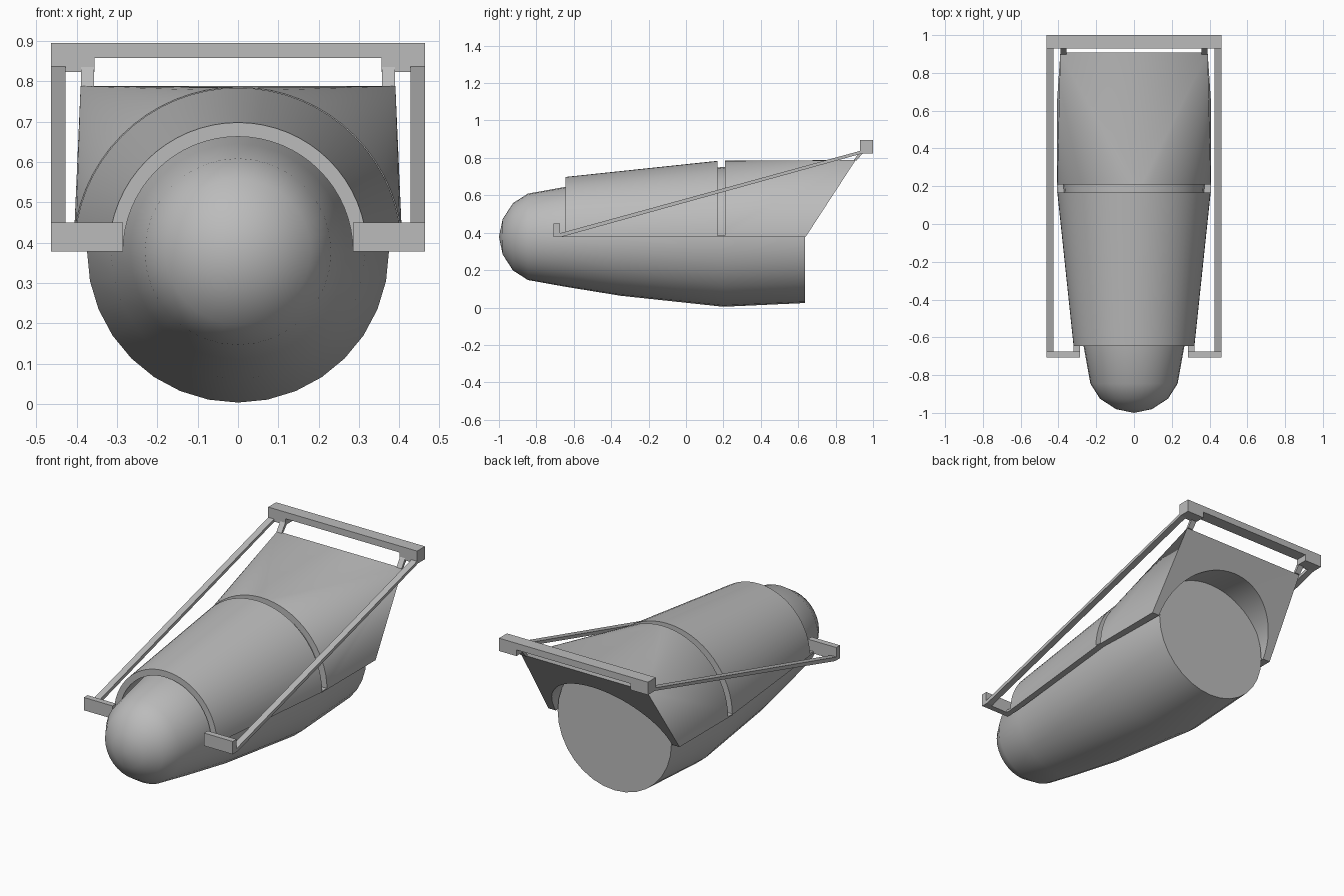
import bpy, bmesh, math
from mathutils import Vector

if "Cube" in bpy.data.objects:
    bpy.data.objects.remove(bpy.data.objects["Cube"], do_unlink=True)

GREY = (0.5, 0.5, 0.5, 1)
AXIS_Z = 0.378
STEPS = 32

mat = bpy.data.materials.new("plain grey")
mat.use_nodes = True
mat.diffuse_color = GREY
mat.node_tree.nodes["Principled BSDF"].inputs["Base Color"].default_value = GREY


def finish(name, bm, smooth=False):
    bmesh.ops.remove_doubles(bm, verts=bm.verts, dist=1e-5)
    bmesh.ops.recalc_face_normals(bm, faces=bm.faces)
    mesh = bpy.data.meshes.new(name)
    bm.to_mesh(mesh)
    bm.free()
    mesh.materials.append(mat)
    obj = bpy.data.objects.new(name, mesh)
    bpy.context.collection.objects.link(obj)
    if smooth:
        bpy.ops.object.select_all(action='DESELECT')
        bpy.context.view_layer.objects.active = obj
        obj.select_set(True)
        bpy.ops.object.shade_smooth_by_angle(angle=math.radians(35))
    return obj


def arc(radius, y, shear=0.0, squash=1.0):
    """Upper half circle about the body axis, optionally leaning back."""
    pts = []
    for i in range(STEPS + 1):
        a = math.pi * i / STEPS
        h = radius * squash * math.sin(a)
        pts.append(Vector((radius * math.cos(a), y + shear * h, AXIS_Z + h)))
    return pts


def half_shell(name, outer_front, outer_back, inner_back, inner_front):
    """Closed shell through four matching rows of points."""
    bm = bmesh.new()
    rows = [[bm.verts.new(p) for p in row]
            for row in (outer_front, outer_back, inner_back, inner_front)]
    for k in range(4):
        a, b = rows[k], rows[(k + 1) % 4]
        for i in range(STEPS):
            ring = []
            for v in (a[i], a[i + 1], b[i + 1], b[i]):
                if all((v.co - w.co).length > 1e-5 for w in ring):
                    ring.append(v)
            if len(ring) > 2:
                bm.faces.new(ring)
    for i in (0, STEPS):
        bm.faces.new([row[i] for row in rows])
    return finish(name, bm, True)


def box(name, lo, hi):
    bm = bmesh.new()
    bmesh.ops.create_cube(bm, size=1)
    for v in bm.verts:
        v.co = Vector([(l + h) / 2 + c * (h - l) for l, h, c in zip(lo, hi, v.co)])
    return finish(name, bm)


def side_prism(name, outline, x0, x1):
    """Outline in the y-z plane, extruded along x."""
    bm = bmesh.new()
    face = bm.faces.new([bm.verts.new((x0, y, z)) for y, z in outline])
    new = bmesh.ops.extrude_face_region(bm, geom=[face])["geom"]
    for v in new:
        if isinstance(v, bmesh.types.BMVert):
            v.co.x = x1
    return finish(name, bm)


# Rounded body, turned about the long axis
profile = [(-1, 0), (-0.98, 0.095), (-0.925, 0.18), (-0.845, 0.231),
           (-0.645, 0.267), (-0.35, 0.315), (0.2, 0.374), (0.635, 0.354), (0.635, 0)]
bm = bmesh.new()
verts = [bm.verts.new((0, y, AXIS_Z + r)) for y, r in profile]
edges = [bm.edges.new(pair) for pair in zip(verts, verts[1:])]
bmesh.ops.spin(bm, geom=verts + edges, cent=(0, 0, AXIS_Z), axis=(0, 1, 0),
               angle=math.tau, steps=STEPS)
finish("body", bm, True)

# Tapered front cover
half_shell("front_cover", arc(0.32, -0.645), arc(0.406, 0.168),
           arc(0.37, 0.168), arc(0.285, -0.645))

# Rear hood: half circle blending to a leaning rectangle with an arched opening
SLOPE = 0.65
lean = 1 / math.hypot(1, SLOPE)
rim = []
for i in range(STEPS + 1):
    side = 1 if i < STEPS / 2 else -1
    low = i in (0, STEPS)
    rim.append(Vector((side * 0.408, 0.64, AXIS_Z)) if low
               else Vector((side * 0.39, 0.907, 0.788)))
half_shell("rear_hood", arc(0.408, 0.208), rim,
           arc(0.362, 0.64, SLOPE, lean), arc(0.37, 0.208))

# Lifting frame
box("rear_beam", (-0.463, 0.93, 0.858), (0.463, 1.0, 0.895))
for s, label in ((1, "left"), (-1, "right")):
    def span(a, b):
        return min(s * a, s * b), max(s * a, s * b)
    x0, x1 = span(0.355, 0.463)
    box(label + "_beam_end", (x0, 0.93, 0.823), (x1, 1.0, 0.858))
    x0, x1 = span(0.285, 0.463)
    box(label + "_front_block", (x0, -0.708, AXIS_Z), (x1, -0.675, 0.45))
    x0, x1 = span(0.287, 0.32)
    box(label + "_front_tab", (x0, -0.675, AXIS_Z), (x1, -0.64, 0.39))
    x0, x1 = span(0.366, 0.408)
    box(label + "_gap_ledge", (x0, 0.165, AXIS_Z), (x1, 0.21, 0.384))
    x0, x1 = span(0.427, 0.463)
    side_prism(label + "_rod", [(-0.7, AXIS_Z), (-0.665, AXIS_Z), (0.94, 0.823),
                                (0.94, 0.84), (-0.7, 0.39)], x0, x1)
    x0, x1 = span(0.357, 0.389)
    side_prism(label + "_hood_strut", [(0.897, 0.787), (0.913, 0.787), (0.945, 0.825),
                                       (0.93, 0.835)], x0, x1)
